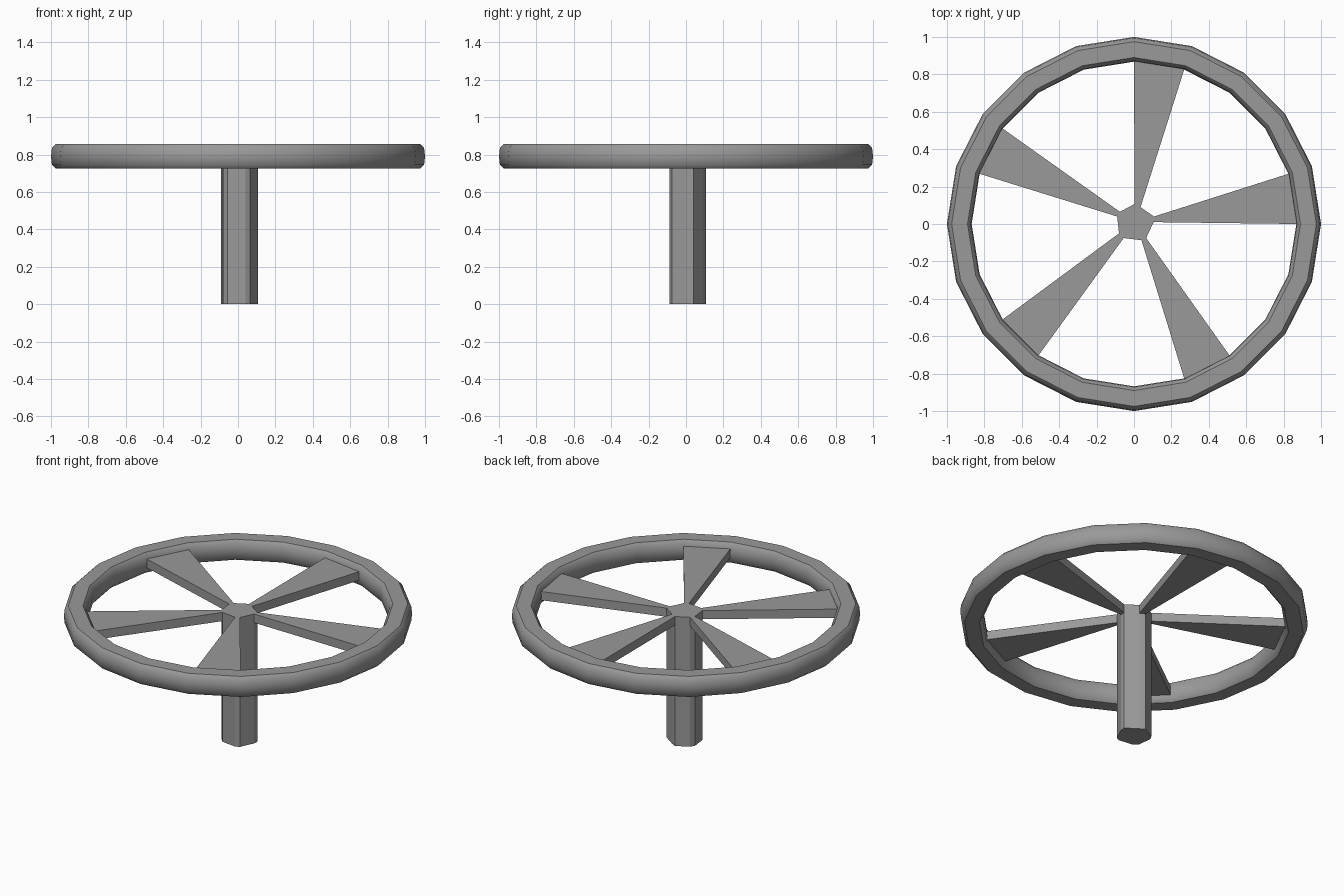
import bpy, bmesh
from math import sin, cos, pi, radians

cube = bpy.data.objects.get("Cube")
if cube:
    bpy.data.objects.remove(cube, do_unlink=True)

GREY = (0.32, 0.32, 0.32, 1)
metal = bpy.data.materials.new("plain grey")
metal.use_nodes = True
metal.diffuse_color = GREY
metal.node_tree.nodes["Principled BSDF"].inputs["Base Color"].default_value = GREY

SIDES = 20
RIM_Z = 0.79
SPOKE_TOP, SPOKE_BOTTOM = 0.82, 0.765


def finish(name, bm, smooth=False):
    bmesh.ops.recalc_face_normals(bm, faces=bm.faces)
    mesh = bpy.data.meshes.new(name)
    bm.to_mesh(mesh)
    bm.free()
    mesh.materials.append(metal)
    obj = bpy.data.objects.new(name, mesh)
    bpy.context.collection.objects.link(obj)
    if smooth:
        bpy.ops.object.select_all(action="DESELECT")
        obj.select_set(True)
        bpy.context.view_layer.objects.active = obj
        bpy.ops.object.shade_smooth_by_angle(angle=radians(40))
    return obj


def prism(name, outline, bottom, top):
    bm = bmesh.new()
    base = bm.faces.new([bm.verts.new((x, y, bottom)) for x, y in outline])
    new = bmesh.ops.extrude_face_region(bm, geom=[base], use_keep_orig=True)["geom"]
    for v in new:
        if isinstance(v, bmesh.types.BMVert):
            v.co.z = top
    return finish(name, bm)


def rim_point(step, radius):
    a = 2 * pi * step / SIDES
    return radius * cos(a), radius * sin(a)


# Rim: rounded box section swept round twenty segments
half = [(0.89, 0.065), (0.975, 0.065), (0.995, 0.045), (1.0, 0)]
section = half + [(0.995, -0.045), (0.975, -0.065), (0.89, -0.065),
                  (0.872, -0.045), (0.868, 0), (0.872, 0.045)]
bm = bmesh.new()
rings = [[bm.verts.new((*rim_point(i, r), RIM_Z + z)) for r, z in section]
         for i in range(SIDES)]
for i, ring in enumerate(rings):
    following = rings[(i + 1) % SIDES]
    for j in range(len(section)):
        k = (j + 1) % len(section)
        bm.faces.new((ring[j], following[j], following[k], ring[k]))
finish("rim", bm, smooth=True)

# Post: uneven ten-sided column, one narrow facet for each spoke
post = [(0.105, 0.01), (0.107, 0.04), (0.035, 0.09), (0.003, 0.107),
        (-0.075, 0.065), (-0.09, 0.04), (-0.08, -0.05), (-0.055, -0.075),
        (0.04, -0.087), (0.065, -0.075)]
prism("post", post, 0, SPOKE_TOP)

# Spokes: wedges widening from a post facet to one rim segment
for n in range(5):
    a, b = post[2 * n], post[2 * n + 1]
    step = 4 * n
    outline = [a, rim_point(step, 0.88), rim_point(step + 1, 0.88), b]
    prism("spoke_%d" % (n + 1), outline, SPOKE_BOTTOM, SPOKE_TOP)
